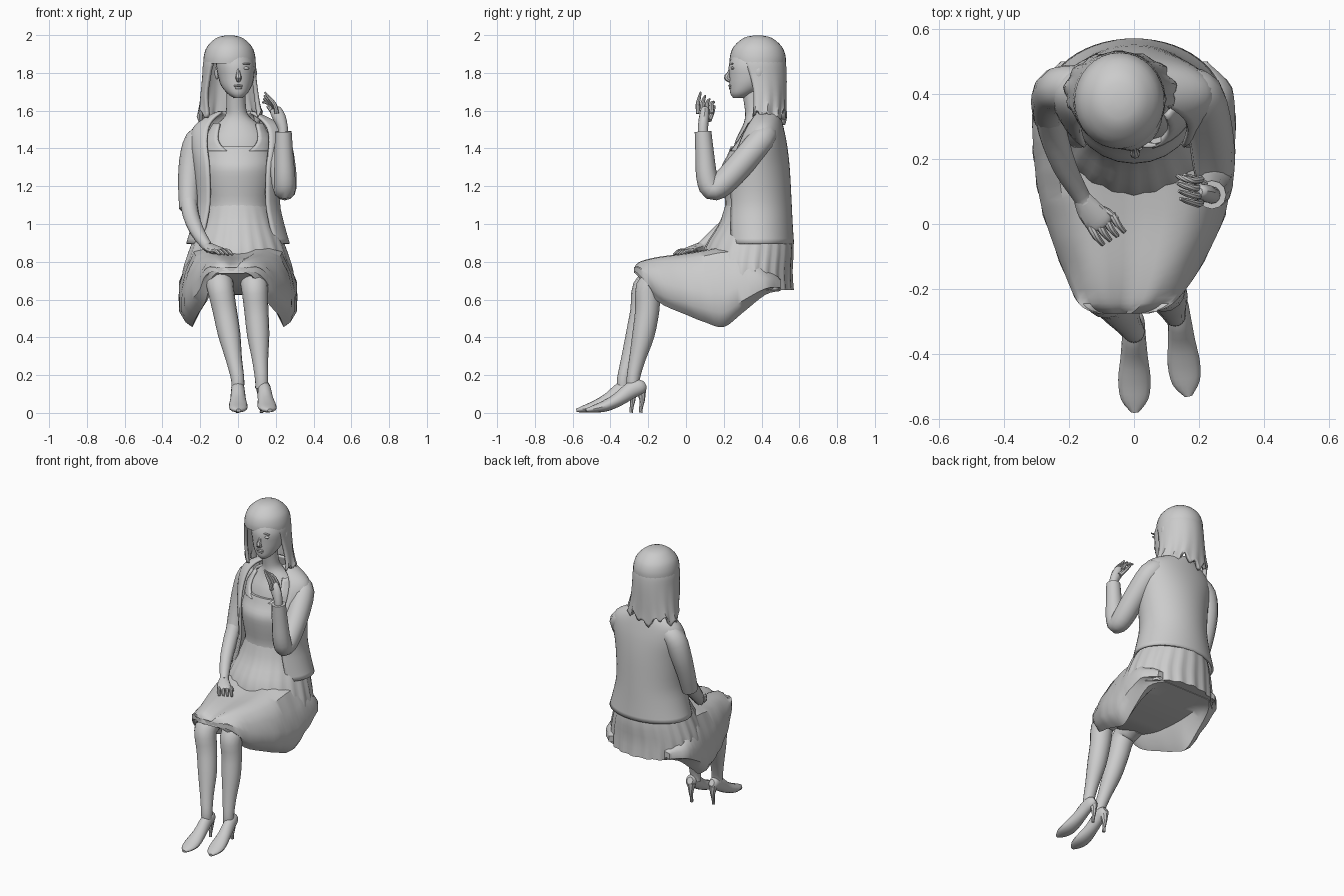
import bpy, bmesh, math
from mathutils import Vector


def smooth(rows, n):
    """Catmull-Rom interpolation of parameter rows, n steps per span."""
    out = []
    for i in range(len(rows) - 1):
        a, b, c, d = (rows[max(i - 1, 0)], rows[i], rows[i + 1], rows[min(i + 2, len(rows) - 1)])
        for k in range(n):
            t = k / n
            out.append([q + .5 * t * (r - p + t * (2 * p - 5 * q + 4 * r - s + t * (3 * (q - r) + s - p)))
                        for p, q, r, s in zip(a, b, c, d)])
    return out + [list(rows[-1])]


def skin(name, rings, closed=True, thick=0, angle=35):
    """Bridge rings of points into one surface."""
    bm = bmesh.new()
    vs = [[bm.verts.new(p) for p in r] for r in rings]
    n = len(rings[0])
    for a, b in zip(vs, vs[1:]):
        for j in range(n if closed else n - 1):
            k = (j + 1) % n
            bm.faces.new((a[j], a[k], b[k], b[j]))
    if closed:
        bm.faces.new(vs[0])
        bm.faces.new(vs[-1])
    bmesh.ops.recalc_face_normals(bm, faces=bm.faces)
    me = bpy.data.meshes.new(name)
    bm.to_mesh(me)
    bm.free()
    ob = bpy.data.objects.new(name, me)
    bpy.context.collection.objects.link(ob)
    if thick:
        m = ob.modifiers.new("thickness", 'SOLIDIFY')
        m.thickness, m.offset = thick, 0
    bpy.ops.object.select_all(action='DESELECT')
    ob.select_set(True)
    bpy.context.view_layer.objects.active = ob
    bpy.ops.object.shade_smooth_by_angle(angle=math.radians(angle))


def body(name, rows, sides=24, n=3, pleats=0, depth=0):
    """Stack of horizontal ellipses: z, cx, cy, rx, ry."""
    rings = []
    for i, (z, cx, cy, rx, ry) in enumerate(smooth(rows, n)):
        f = depth * i / (n * (len(rows) - 1))
        ring = []
        for j in range(sides):
            t = math.tau * j / sides
            w = 1 + f * math.cos(pleats * t + math.sin(3 * t))
            ring.append((cx + rx * w * math.sin(t), cy - ry * w * math.cos(t), z))
        rings.append(ring)
    skin(name, rings)


def shell(name, rows, sides=32, n=3, thick=.015, ragged=0, turn=0):
    """Ellipses open at the front: z, cx, cy, rx, ry, half gap in degrees."""
    rings = []
    data = smooth(rows, n)
    for i, (z, cx, cy, rx, ry, gap) in enumerate(data):
        g = math.radians(max(gap, 0))
        f = ragged * (i / (len(data) - 1)) ** 3
        ring = []
        for j in range(sides + 1):
            t = g + (math.tau - 2 * g) * j / sides + turn
            w = 1 + .8 * f * math.sin(j * 1.3)
            ring.append((cx + rx * w * math.sin(t), cy - ry * w * math.cos(t),
                         z + f * math.sin(j * .9) * math.cos(j * .4)))
        rings.append(ring)
    skin(name, rings, False, thick)


def tube(name, rows, sides=12, n=3):
    """Limb along a path: x, y, z, width, depth."""
    rows = smooth([r if len(r) == 5 else (*r, r[3]) for r in rows], n)
    pts = [Vector(r[:3]) for r in rows]
    rings = []
    for i, r in enumerate(rows):
        t = (pts[min(i + 1, len(pts) - 1)] - pts[max(i - 1, 0)]).normalized()
        u = Vector((1, 0, 0))
        u = (u - t * u.dot(t)).normalized()
        v = t.cross(u)
        rings.append([pts[i] + u * r[3] * math.cos(a) + v * r[4] * math.sin(a)
                      for a in (math.tau * j / sides for j in range(sides))])
    skin(name, rings)


def blob(name, loc, size):
    bpy.ops.mesh.primitive_uv_sphere_add(segments=12, ring_count=8, location=loc)
    ob = bpy.context.object
    ob.name, ob.scale = name, size
    bpy.ops.object.shade_smooth()


# head and face
body("head", [(1.668, 0, .28, .022, .03), (1.69, -.003, .295, .052, .06), (1.73, -.008, .325, .08, .095),
              (1.78, -.01, .345, .095, .117), (1.85, -.015, .35, .102, .122), (1.93, -.03, .36, .085, .1)])
tube("nose", [(.001, .24, 1.835, .007), (.002, .228, 1.8, .01), (.003, .217, 1.775, .016), (.003, .234, 1.76, .012)], 8)
for s in (-1, 1):
    blob("eye", (.0 + .042 * s, .25 - .004 * s, 1.825), (.018, .009, .008))
    blob("brow", (.0 + .044 * s, .247 - .004 * s, 1.848), (.026, .008, .004))
    blob("ear", (-.012 + .1 * s, .385, 1.8), (.012, .022, .035))
blob("upper_lip", (.001, .234, 1.732), (.026, .011, .006))
blob("lower_lip", (.001, .236, 1.72), (.021, .01, .007))

# hair: rounded crown with a fringe, then a bob open around the face
body("hair_crown", [(1.998, -.045, .38, .02, .02), (1.985, -.045, .38, .07, .075), (1.94, -.045, .38, .118, .127),
                    (1.89, -.045, .38, .136, .147), (1.85, -.045, .38, .139, .148)], 32)
shell("hair_bob", [(1.9, -.045, .38, .116, .127, 40), (1.85, -.045, .38, .13, .139, 54), (1.78, -.046, .385, .134, .138, 62),
                   (1.69, -.046, .392, .143, .13, 66), (1.62, -.044, .403, .152, .118, 60),
                   (1.565, -.042, .41, .162, .112, 54)], 44, 3, .02, .045, .18)

# neck and upper chest
body("neck_and_chest", [(1.36, 0, .375, .17, .135), (1.45, 0, .385, .165, .12), (1.52, 0, .39, .12, .09),
                        (1.57, -.005, .375, .065, .062), (1.62, -.01, .36, .052, .05), (1.71, -.01, .35, .05, .055)])

# dress bodice with scooped neckline and shoulder straps
body("bodice", [(1.06, 0, .36, .172, .157), (1.12, 0, .36, .17, .153), (1.22, 0, .36, .188, .168),
                (1.3, 0, .365, .195, .178), (1.36, 0, .374, .19, .157), (1.41, 0, .38, .186, .143)])
shell("bodice_straps", [(1.385, 0, .377, .18, .145, 18), (1.41, 0, .38, .178, .137, 28), (1.45, 0, .385, .172, .124, 38),
                        (1.53, 0, .392, .125, .093, 50)])

# pleated skirt from waist to seat
body("skirt_waist", [(1.1, 0, .36, .165, .152), (1.0, 0, .36, .2, .185), (.88, 0, .335, .25, .232),
                     (.75, 0, .318, .29, .242), (.65, 0, .32, .29, .245)], 96, 3, 22, .025)

# lap of the skirt, slices along y: y, cx, half width, top, side low, underside
lap = smooth([(-.275, -.035, .085, .768, .745, .75), (-.245, -.025, .145, .8, .712, .735),
              (-.15, -.01, .205, .825, .59, .67), (0, 0, .27, .845, .52, .63), (.1, 0, .295, .862, .48, .625),
              (.2, 0, .308, .88, .455, .625), (.3, 0, .312, .875, .53, .63), (.42, 0, .3, .8, .625, .64),
              (.5, 0, .225, .74, .645, .647)], 4)
slices = []
for i, (y, cx, w, top, low, und) in enumerate(lap):
    k = .006 * math.sin(i * 1.6)
    mid = low + .37 * (top - low)
    half = [(.12, top - .018), (.32, top), (.55, top - .004), (.76, top - .03), (.91, (top + mid) / 2 - k),
            (1, mid + .02), (1.0 + k * 2, (mid + low) / 2), (.9, low + .025), (.79, low),
            (.69, low * .65 + und * .35), (.58, und), (.3, und)]
    slices.append([(cx + w * a, y, z) for a, z in half] + [(cx - w * a, y, z) for a, z in reversed(half)])
skin("skirt_lap", slices, angle=40)

# open jacket
shell("jacket", [(.895, 0, .375, .268, .19, 46), (1.0, 0, .372, .238, .186, 45), (1.12, 0, .372, .215, .18, 44),
                 (1.3, 0, .37, .228, .172, 42), (1.42, 0, .388, .245, .14, 42), (1.5, 0, .402, .235, .11, 42),
                 (1.55, -.005, .412, .18, .088, 46), (1.592, -.01, .42, .09, .07, 55)], 40, 3, .014)

# raised arm
tube("raised_sleeve", [(.15, .43, 1.485, .055), (.205, .4, 1.445, .07), (.234, .29, 1.315, .07), (.245, .19, 1.21, .066),
                       (.248, .135, 1.185, .058), (.247, .11, 1.25, .056), (.243, .1, 1.36, .05), (.24, .09, 1.49, .044)])
tube("raised_hand", [(.24, .09, 1.46, .028), (.237, .09, 1.51, .027), (.22, .095, 1.56, .034, .027),
                     (.2, .1, 1.6, .032, .024), (.193, .1, 1.615, .02, .015)])
for i in range(4):
    y = .066 + .024 * i
    tube("raised_finger", [(.205, y, 1.585, .012), (.195 - .005 * i, y - .004, 1.63, .011),
                           (.165 - .006 * i, y + .004, 1.668 - .008 * i, .009),
                           (.142 - .004 * i, y + .012, 1.698 - .018 * i, .005)], 8)
tube("raised_thumb", [(.215, .12, 1.55, .016), (.18, .14, 1.595, .012), (.155, .15, 1.625, .007)], 8)

# resting arm
tube("resting_sleeve", [(-.15, .43, 1.485, .055), (-.212, .42, 1.44, .07), (-.246, .405, 1.33, .066),
                        (-.26, .37, 1.2, .057), (-.26, .33, 1.08, .051)])
tube("resting_forearm", [(-.262, .35, 1.14, .045), (-.25, .28, 1.05, .044), (-.215, .18, .96, .038),
                         (-.165, .09, .885, .028), (-.15, .065, .873, .027)])
tube("resting_hand", [(-.16, .08, .88, .028, .024), (-.135, .04, .868, .04, .022), (-.105, .005, .858, .042, .018),
                      (-.095, -.008, .855, .03, .012)])
for i in range(4):
    x, y = -.135 + .022 * i, -.008 + .013 * i
    tube("resting_finger", [(x, y, .858, .012), (x + .018, y - .03, .856, .011), (x + .04, y - .055, .838, .007)], 8)
tube("resting_thumb", [(-.12, .05, .86, .014), (-.08, .035, .862, .012), (-.05, .015, .855, .007)], 8)


# legs, feet and high heels
def leg(knee, ankle, toe_x):
    k, a = Vector(knee), Vector(ankle)
    path = [(k.x, k.y + .12, k.z + .01, .07), (k.x, k.y + .05, k.z, .076)]
    for t, back, r in ((.08, 0, .07), (.3, .012, .064), (.55, .014, .059), (.8, .004, .043), (1, 0, .035)):
        p = k.lerp(a, t)
        path.append((p.x, p.y + back, p.z, r))
    tube("leg", path + [(a.x, a.y, a.z - .05, .034)], 16)
    foot = []
    for i, (dy, z, w, d) in enumerate(((.06, .15, .018, .022), (.04, .14, .032, .04), (-.01, .12, .036, .044),
                                       (-.08, .07, .042, .036), (-.15, .036, .05, .03), (-.21, .021, .042, .019),
                                       (-.25, .013, .012, .009))):
        foot.append((a.x + (toe_x - a.x) * i / 6, a.y + dy, z, w, d))
    tube("shoe", foot, 16)
    tube("shoe_heel", [(a.x, a.y + .04, .13, .03), (a.x, a.y + .048, .07, .015), (a.x, a.y + .042, .03, .01),
                       (a.x, a.y + .04, .001, .01)], 8)


leg((-.1, -.205, .70), (-.002, -.33, .18), .003)
leg((.085, -.19, .70), (.125, -.28, .18), .168)
